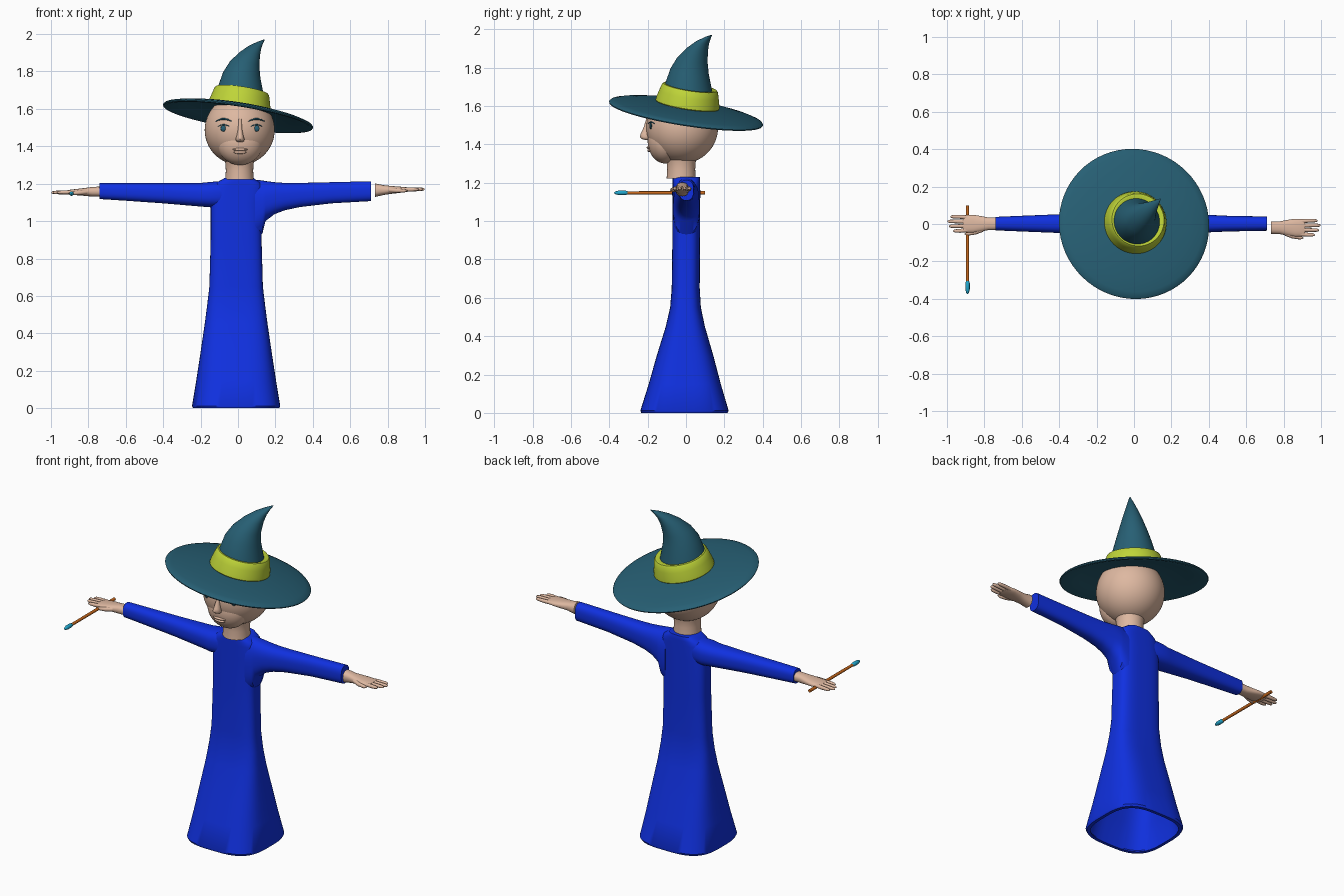
import bpy, bmesh, math
from mathutils import Vector as V

if "Cube" in bpy.data.objects:
    bpy.data.objects.remove(bpy.data.objects["Cube"])

X, Y, Z = V((1, 0, 0)), V((0, 1, 0)), V((0, 0, 1))


def material(name, rgb):
    m = bpy.data.materials.new(name)
    m.diffuse_color = (*rgb, 1)
    m.use_nodes = True
    m.node_tree.nodes["Principled BSDF"].inputs["Base Color"].default_value = m.diffuse_color
    return m


TEAL = material("hat_teal", (0.02, 0.115, 0.175))
LIME = material("band_lime", (0.52, 0.66, 0.04))
BLUE = material("robe_blue", (0.005, 0.03, 0.75))
SKIN = material("skin", (0.73, 0.48, 0.355))
WOOD = material("wand_orange", (0.58, 0.14, 0.012))
CYAN = material("wand_tip_cyan", (0.015, 0.38, 0.6))


def finish(name, bm, mat, angle=40):
    bmesh.ops.recalc_face_normals(bm, faces=bm.faces[:])
    me = bpy.data.meshes.new(name)
    bm.to_mesh(me)
    bm.free()
    me.materials.append(mat)
    for p in me.polygons:
        p.use_smooth = True
    me.set_sharp_from_angle(angle=math.radians(angle))
    ob = bpy.data.objects.new(name, me)
    bpy.context.collection.objects.link(ob)
    return ob


def ring(c, u, v, a, b, p=2, n=48):
    """Superellipse section around c in the plane u, v."""
    pts = []
    for i in range(n):
        t = 2 * math.pi * i / n
        co, si = math.cos(t), math.sin(t)
        pts.append(V(c) + u * a * math.copysign(abs(co) ** (2 / p), co)
                   + v * b * math.copysign(abs(si) ** (2 / p), si))
    return pts


def loft(name, rings, mat, angle=40):
    """Skin a row of sections and cap both ends."""
    bm = bmesh.new()
    rows = [[bm.verts.new(p) for p in r] for r in rings]
    n = len(rows[0])
    for a, b in zip(rows, rows[1:]):
        for i in range(n):
            j = (i + 1) % n
            bm.faces.new((a[i], a[j], b[j], b[i]))
    bm.faces.new(rows[0])
    bm.faces.new(rows[-1])
    return finish(name, bm, mat, angle)


def ball(name, c, r, mat, seg=48):
    bm = bmesh.new()
    bmesh.ops.create_uvsphere(bm, u_segments=seg, v_segments=seg // 2, radius=1)
    for v in bm.verts:
        v.co = V(c) + V((v.co.x * r[0], v.co.y * r[1], v.co.z * r[2]))
    return finish(name, bm, mat)


def tube(name, path, mat, n=12):
    """Tapered round tube through (point, radius) pairs."""
    pts = [V(p) for p, _ in path]
    rings = []
    for i, (p, r) in enumerate(path):
        d = (pts[min(i + 1, len(pts) - 1)] - pts[max(i - 1, 0)]).normalized()
        u = d.cross(Z if abs(d.z) < 0.9 else X).normalized()
        rings.append(ring(p, u, d.cross(u), r, r, n=n))
    return loft(name, rings, mat, 60)


# Robe: flared rounded-square skirt, open below, with an inner wall
robe = [(0.0, .23, .225), (0.012, .236, .23), (.15, .213, .188), (.3, .19, .147),
        (.45, .168, .102), (.55, .155, .08), (.65, .143, .073), (.9, .136, .072),
        (1.1, .136, .072)]
collar = [(1.18, .136, .072), (1.205, .12, .072), (1.222, .09, .072), (1.23, .078, .07)]


def robe_ring(z, a, b, inset=0):
    return ring((-.01 + .015 * max(0, z - 1.1) / .13, -.008 + .01 * min(z, 1), z),
                X, Y, a - inset, b - inset, 3.2, 64)


loft("robe", [robe_ring(*s, .018) for s in reversed(robe)]
     + [robe_ring(*s) for s in robe + collar], BLUE)


# Sleeves: sections along x as (x, bottom, top, half depth)
def sleeve(name, data):
    loft(name, [ring((x, .002, (lo + hi) / 2), Y, Z, d, (hi - lo) / 2, 2.5)
                for x, lo, hi, d in data], BLUE)


sleeve("left_arm_sleeve", [(.09, .90, 1.222, .069), (.131, .935, 1.217, .068),
                           (.147, 1.0, 1.214, .066), (.195, 1.037, 1.208, .061),
                           (.25, 1.058, 1.204, .056), (.33, 1.075, 1.204, .05),
                           (.5, 1.095, 1.208, .042), (.71, 1.107, 1.213, .038)])
sleeve("right_arm_sleeve", [(-.08, 1.072, 1.215, .066), (-.15, 1.074, 1.209, .074),
                            (-.2, 1.078, 1.204, .066), (-.4, 1.095, 1.203, .05),
                            (-.6, 1.109, 1.203, .042), (-.74, 1.118, 1.203, .036)])


# Hands: flat palm, four fingers and a thumb
def hand(name, s, cy, cz, x0, wrist_z, rise):
    def at(x, y, z=0):
        return (s * x, cy + y, cz + z + rise * (x - x0))
    palm = [(x0, .034, wrist_z), (.78, .034, .026), (.82, .042, .021),
            (.86, .048, .017), (.9, .046, .013), (.915, .04, .009)]
    loft(name + "_palm", [ring(at(x, 0), Y, Z, a, b, 2.4, 24) for x, a, b in palm], SKIN, 60)
    for i, tip in enumerate((.967, .99, .998, .982)):
        y = -.034 + .0227 * i
        tube(f"{name}_finger_{i + 1}",
             [(at(.89, y), .011), (at(.93, y * 1.1), .0105), (at(tip - .015, y * 1.12), .009),
              (at(tip - .004, y * 1.12), .006), (at(tip, y * 1.12), .002)], SKIN)
    tube(name + "_thumb", [(at(.81, -.03), .013), (at(.85, -.046, -.004), .012),
                           (at(.89, -.054, -.006), .009), (at(.905, -.054, -.006), .003)], SKIN)


hand("right_hand", -1, .001, 1.158, .72, .027, -.02)
hand("left_hand", 1, -.02, 1.165, .733, .036, .02)

# Wand held under the right hand, pointing forward
tube("wand_shaft", [((-.89, .1, 1.147), .009), ((-.89, -.33, 1.147), .008)], WOOD, 16)
tube("wand_tip", [((-.89, -.305, 1.147), .008), ((-.89, -.315, 1.147), .012),
                  ((-.89, -.35, 1.147), .012), ((-.89, -.368, 1.147), .007),
                  ((-.89, -.375, 1.147), .002)], CYAN, 16)

# Head, jaw and neck
HC, HR, FX = V((.009, -.02, 1.487)), .187, .011
ball("head", HC, (HR, HR, HR), SKIN, 64)
ball("jaw", (FX, -.108, 1.418), (.122, .092, .118), SKIN)
loft("neck", [ring((.008, -.025, z), X, Y, r, r) for z, r in
              ((1.222, .076), (1.27, .073), (1.31, .076), (1.36, .09))], SKIN)


# Face
def on_face(x, z, out=0.0):
    return (x, HC.y - math.sqrt(HR ** 2 - (x - HC.x) ** 2 - (z - HC.z) ** 2) - out, z)


loft("nose", [ring((FX, y, z), X, Y, a, b, n=20) for z, y, a, b in
              ((1.545, -.196, .008, .008), (1.49, -.206, .011, .014),
               (1.455, -.212, .018, .024), (1.438, -.214, .024, .027),
               (1.427, -.208, .02, .022), (1.422, -.2, .01, .01))], SKIN, 60)
ball("upper_lip", (FX, -.192, 1.383), (.04, .014, .008), SKIN, 20)
ball("lower_lip", (FX, -.188, 1.368), (.034, .014, .009), SKIN, 20)
for side, s in (("right", -1), ("left", 1)):
    ball(side + "_eye", on_face(FX + s * .088, 1.495), (.016, .007, .016), TEAL, 20)
    for part, z, arch, half, r in (("brow", 1.533, .013, .044, .0045),
                                   ("lash", 1.506, .009, .032, .003)):
        tube(f"{side}_{part}",
             [(on_face(FX + s * (.088 + half * t), z + arch * (1 - t * t), .001),
               r * (1.1 - .7 * t * t)) for t in (-1, -.6, -.2, .2, .6, 1)], TEAL, 8)

# Hat: tilted domed brim, band and bent pointed crown
N = V((.155, .155, 1)).normalized()
U = V((1, 0, -.155)).normalized()
W = N.cross(U)
HAT = V((0, 0, 1.56))


def hat_ring(r, h):
    return ring(HAT + N * h, U, W, r, r, n=64)


loft("hat_brim", [hat_ring(*p) for p in
                  ((.06, .034), (.17, .03), (.3, .016), (.39, -.006), (.403, -.004), (.406, .002),
                   (.4, .009), (.37, .018), (.3, .031), (.17, .046), (.06, .05))], TEAL)
loft("hat_band", [hat_ring(*p) for p in
                  ((.12, .04), (.16, .04), (.168, .05), (.165, .07), (.156, .105), (.148, .134),
                   (.141, .142), (.13, .143), (.118, .138))], LIME)
crown = [(.014, 1.69, .126), (.02, 1.78, .101), (.035, 1.84, .08), (.062, 1.893, .056),
         (.09, 1.93, .035), (.118, 1.955, .017), (.14, 1.97, .003)]
loft("hat_crown", [hat_ring(.14, .05)] + [ring((o, o * .95, z), U, W, r, r, n=64)
                                         for o, z, r in crown], TEAL, 60)
